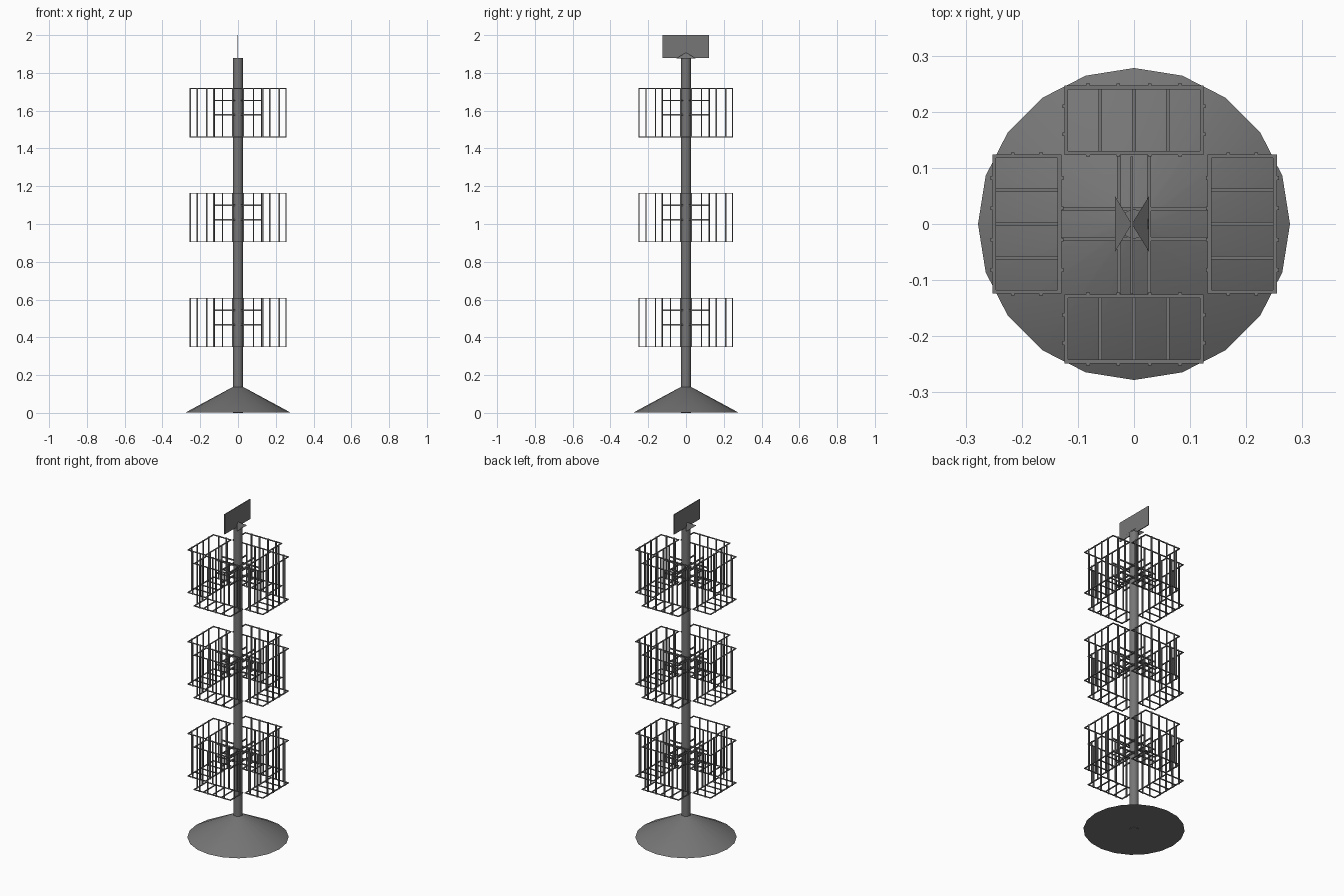
import bpy, bmesh, math
from mathutils import Matrix, Vector

if "Cube" in bpy.data.objects:
    bpy.data.objects.remove(bpy.data.objects["Cube"])

W = 0.0068  # wire width
T = 0.0045  # rim wire height

grey = bpy.data.materials.new("dark_grey_metal")
grey.diffuse_color = (0.18, 0.18, 0.18, 1)
grey.use_nodes = True
grey.node_tree.nodes["Principled BSDF"].inputs["Base Color"].default_value = grey.diffuse_color


def finish(bm, name):
    bmesh.ops.recalc_face_normals(bm, faces=bm.faces)
    me = bpy.data.meshes.new(name)
    bm.to_mesh(me)
    bm.free()
    me.materials.append(grey)
    ob = bpy.data.objects.new(name, me)
    bpy.context.collection.objects.link(ob)
    return ob


def box(bm, center, size):
    m = Matrix.Translation(Vector(center)) @ Matrix.Diagonal((*size, 1))
    bmesh.ops.create_cube(bm, size=1, matrix=m)


def cone(name, r1, r2, z0, z1, sides):
    bm = bmesh.new()
    bmesh.ops.create_cone(bm, cap_ends=True, segments=sides, radius1=r1, radius2=r2,
                          depth=z1 - z0, matrix=Matrix.Translation((0, 0, (z0 + z1) / 2)))
    ob = finish(bm, name)
    bpy.ops.object.select_all(action='DESELECT')
    ob.select_set(True)
    bpy.context.view_layer.objects.active = ob
    bpy.ops.object.shade_smooth_by_angle(angle=math.radians(30))
    return ob


# Base and central pole
cone("base", 0.278, 0.026, 0.002, 0.138, 20)
cone("pole", 0.026, 0.026, 0.0, 1.88, 20)

# Sign panel
bm = bmesh.new()
box(bm, (-0.004, -0.002, 1.94), (0.005, 0.245, 0.12))
finish(bm, "sign_panel")

# Sign bracket: one sloping triangular gusset on each side of the panel
for side, x in (("left", -0.034), ("right", 0.027)):
    bm = bmesh.new()
    tri = [(x, -0.05, 1.877), (x, 0.05, 1.877), (-0.004, 0, 1.908)]
    if x < 0:
        tri.reverse()
    face = bm.faces.new([bm.verts.new(p) for p in tri])
    ob_name = f"sign_gusset_{side}"
    ob = finish(bm, ob_name)
    if ob.data.polygons[0].normal.z < 0:
        ob.data.flip_normals()


def basket(name, radial, angle, z0, z1):
    """Wire basket, long in local y, centred at local x = radial."""
    bm = bmesh.new()
    hs, hl = 0.0582, 0.1207
    zm, h = (z0 + z1) / 2, z1 - z0
    # top and bottom rims
    for z in (z0 + T / 2, z1 - T / 2):
        for s in (-1, 1):
            box(bm, (radial + s * hs, 0, z), (W, 2 * hl + W, T))
            box(bm, (radial, s * hl, z), (2 * hs - W, W, T))
    # uprights fixed outside the rims
    for s in (-1, 1):
        for y in (-0.082, -0.028, 0.028, 0.082):
            box(bm, (radial + s * (hs + W / 2), y, zm), (W, W, h))
        for x in (-0.025, 0.025):
            box(bm, (radial + x, s * (hl + W / 2), zm), (W, W, h))
    # floor bars
    for y in (-0.06, 0, 0.06):
        box(bm, (radial, y, z0 + T / 2), (2 * hs, W, T))
    bmesh.ops.rotate(bm, verts=bm.verts, cent=(0, 0, 0),
                     matrix=Matrix.Rotation(angle, 3, 'Z'))
    finish(bm, name)


# Three tiers of four baskets with support bars gripping the pole
for t, z0 in enumerate((0.348, 0.904, 1.459)):
    for k, radial in enumerate((0.193, 0.185, 0.191, 0.187)):
        basket(f"basket_{t + 1}_{k + 1}", radial, k * math.pi / 2, z0, z0 + 0.261)
    bm = bmesh.new()
    for dz in (0.119, 0.195):
        for s in (-0.027, 0.027):
            box(bm, (0, s, z0 + dz), (0.262, W, W))
            box(bm, (s, 0, z0 + dz), (W, 0.25, W))
    finish(bm, f"support_bars_{t + 1}")
